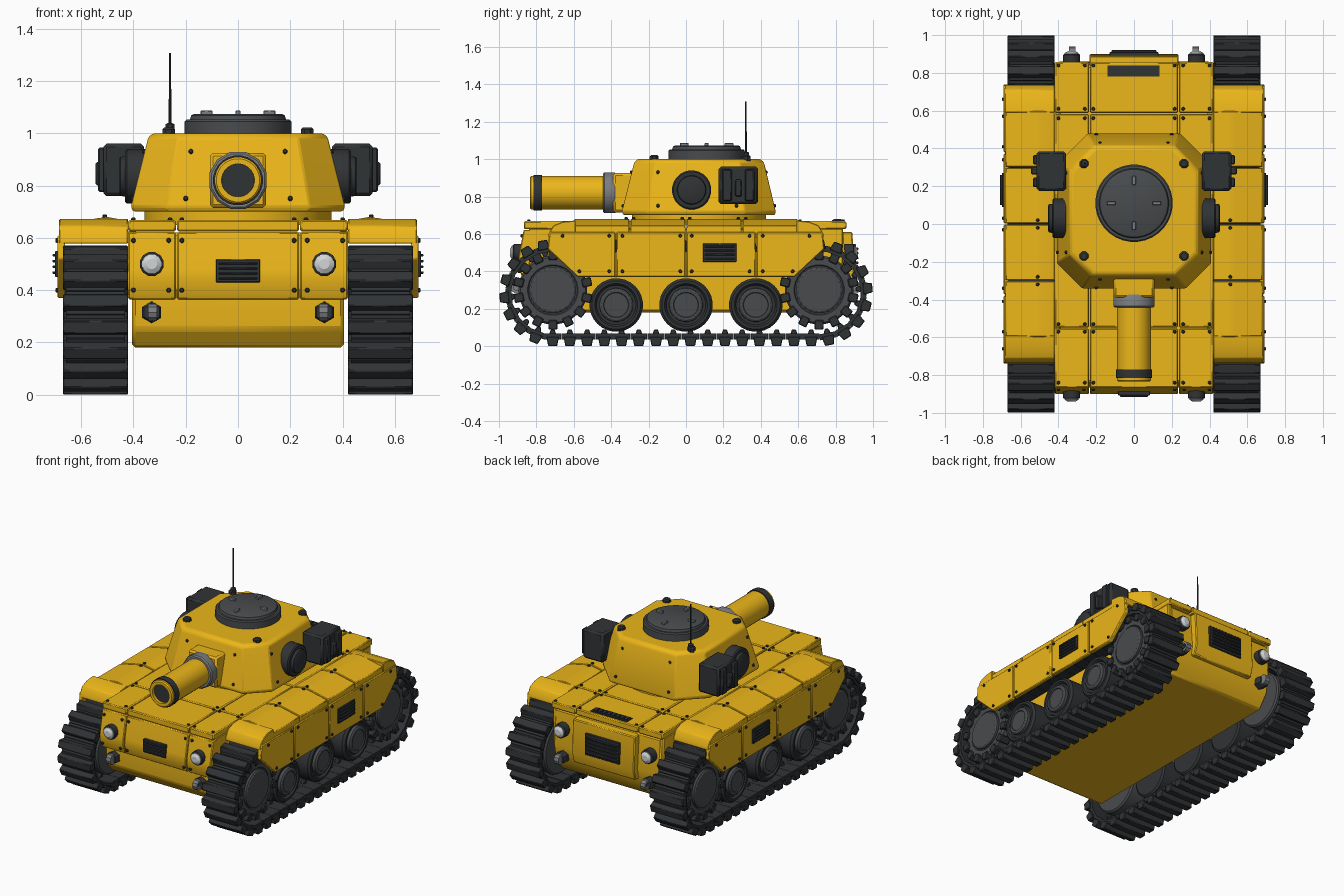
import bpy, bmesh, math
from mathutils import Vector, Matrix


def material(name, rgb):
    m = bpy.data.materials.new(name)
    m.diffuse_color = (*rgb, 1)
    return m


YELLOW = material("yellow_paint", (0.84, 0.47, 0.01))
DARK = material("dark_metal", (0.03, 0.033, 0.036))
MID = material("mid_metal", (0.065, 0.07, 0.075))
STEEL = material("steel", (0.2, 0.21, 0.22))
LENS = material("lens", (0.65, 0.67, 0.68))
BLACK = material("black", (0.005, 0.005, 0.005))


def finish(name, bm, mat, bevel=0, mirror=False):
    bmesh.ops.recalc_face_normals(bm, faces=bm.faces[:])
    me = bpy.data.meshes.new(name)
    bm.to_mesh(me)
    bm.free()
    me.shade_smooth()
    me.set_sharp_from_angle(angle=math.radians(32))
    me.materials.append(mat)
    ob = bpy.data.objects.new(name, me)
    bpy.context.collection.objects.link(ob)
    if bevel:
        b = ob.modifiers.new("bevel", "BEVEL")
        b.width, b.segments, b.limit_method = bevel, 1, "ANGLE"
    if mirror:
        ob.modifiers.new("mirror", "MIRROR")
    return ob


def loft(bm, rings):
    vs = [[bm.verts.new(p) for p in r] for r in rings]
    n = len(vs[0])
    for a, b in zip(vs, vs[1:]):
        for i in range(n):
            bm.faces.new((a[i], a[(i + 1) % n], b[(i + 1) % n], b[i]))
    bm.faces.new(vs[0])
    bm.faces.new(vs[-1])


def add_box(bm, x0, x1, y0, y1, z0, z1):
    loft(bm, [[(x0, y0, z), (x1, y0, z), (x1, y1, z), (x0, y1, z)] for z in (z0, z1)])


def boxes(name, items, mat, bevel=0, mirror=False):
    bm = bmesh.new()
    for it in items:
        add_box(bm, *it)
    return finish(name, bm, mat, bevel, mirror)


def prism_x(name, polys, x0, x1, mat, bevel=0, mirror=False):
    bm = bmesh.new()
    for poly in polys:
        loft(bm, [[(x, y, z) for y, z in poly] for x in (x0, x1)])
    return finish(name, bm, mat, bevel, mirror)


def add_lathe(bm, centre, axis, profile, n):
    # profile: (distance along axis, radius)
    q = Vector((0, 0, 1)).rotation_difference(Vector(axis))
    loft(bm, [[Vector(centre) + q @ Vector((r * math.cos(a), r * math.sin(a), t))
               for a in [2 * math.pi * (i + 0.5) / n for i in range(n)]] for t, r in profile])


def lathes(name, centres, axis, profile, n, mat, mirror=False):
    bm = bmesh.new()
    for c in centres:
        add_lathe(bm, c, axis, profile, n)
    return finish(name, bm, mat, 0, mirror)


# Hull
prism_x("lower_hull", [[(-0.80, 0.18), (-0.855, 0.25), (-0.865, 0.38), (-0.84, 0.62), (0.84, 0.62),
                        (0.86, 0.38), (0.84, 0.27), (0.77, 0.18)]], -0.405, 0.405, YELLOW, 0.012)
front = [(-0.84, 0.365), (-0.875, 0.365), (-0.90, 0.43), (-0.895, 0.48), (-0.868, 0.622), (-0.82, 0.622)]
for nm, a, b in (("front_plate_centre", -0.233, 0.233), ("front_plate_left", -0.42, -0.238),
                 ("front_plate_right", 0.238, 0.42)):
    prism_x(nm, [front], a, b, YELLOW, 0.005)
prism_x("rear_plate", [[(0.83, 0.31), (0.88, 0.31), (0.90, 0.38), (0.89, 0.61), (0.83, 0.61)]],
        -0.235, 0.235, YELLOW, 0.006)
ys = [-0.87, -0.55, 0.0, 0.585, 0.86]
deck = [(a, b, y0 + 0.003, y1 - 0.003, 0.625, 0.668) for y0, y1 in zip(ys, ys[1:])
        for a, b in ((-0.42, -0.238), (-0.233, 0.233), (0.238, 0.42))]
boxes("deck_plates", deck, YELLOW, 0.006)
boxes("sponson_sides", [(0.39, 0.42, -0.84, 0.84, 0.37, 0.63)], YELLOW, 0.006, True)

# Fenders and skirts
bm = bmesh.new()
section = [(0.42, 0.665), (0.50, 0.68), (0.54, 0.675), (0.68, 0.645), (0.683, 0.58), (0.66, 0.58),
           (0.655, 0.615), (0.42, 0.615)]
fy = [-0.6, -0.3, 0.0, 0.3, 0.6]
for a, b in zip(fy, fy[1:]):
    loft(bm, [[(x, y, z) for x, z in section] for y in (a + 0.003, b - 0.003)])
finish("fender_panels", bm, YELLOW, 0.004, True)
ends = [[(s * y, z) for y, z in ((0.59, 0.60), (0.59, 0.672), (0.66, 0.665), (0.71, 0.645), (0.735, 0.60),
                                 (0.735, 0.577), (0.70, 0.585))] for s in (-1, 1)]
prism_x("fender_ends", ends, 0.42, 0.685, YELLOW, 0.004, True)
end = [(0.73, 0.61), (0.74, 0.52), (0.58, 0.37), (0.378, 0.37), (0.378, 0.61)]
skirts = [[(s * y, z) for y, z in end] for s in (-1, 1)]
skirts += [[(a, 0.37), (b, 0.37), (b, 0.61), (a, 0.61)] for a, b in ((-0.372, -0.003), (0.003, 0.372))]
prism_x("side_skirts", skirts, 0.662, 0.69, YELLOW, 0.005, True)

# Grilles
boxes("skirt_grille", [(0.68, 0.70, 0.09, 0.27, 0.45, 0.55)] +
      [(0.69, 0.71, 0.10, 0.26, 0.462 + i * 0.022, 0.472 + i * 0.022) for i in range(4)], DARK, 0.003, True)
boxes("front_grille", [(-0.085, 0.085, -0.908, -0.87, 0.43, 0.518)] +
      [(-0.075, 0.075, -0.915, -0.9, 0.441 + i * 0.019, 0.449 + i * 0.019) for i in range(4)], DARK, 0.003)
boxes("rear_grille", [(-0.13, 0.13, 0.88, 0.91, 0.40, 0.545)] +
      [(-0.118, 0.118, 0.9, 0.922, 0.415 + i * 0.025, 0.427 + i * 0.025) for i in range(5)], DARK, 0.003)
boxes("deck_grille", [(-0.14, 0.135, 0.78, 0.84, 0.66, 0.674)] +
      [(-0.13 + i * 0.033, -0.108 + i * 0.033, 0.788, 0.832, 0.67, 0.68) for i in range(8)], DARK)

# Lights and tow hooks, front and rear
for s, nm in ((-1, "front"), (1, "rear")):
    y = 0.875 if s < 0 else 0.85
    lathes(nm + "_light_housing", [(0.33, s * y, 0.5)], (0, s, 0),
           [(-0.02, 0.047), (0.045, 0.047), (0.05, 0.04)], 12, DARK, True)
    lathes(nm + "_light_lens", [(0.33, s * y, 0.5)], (0, s, 0),
           [(0.04, 0.04), (0.055, 0.038), (0.066, 0.02)], 12, LENS, True)
    lathes(nm + "_hook_base", [(0.33, s * 0.84, 0.315)], (0, s, 0), [(0, 0.042), (0.045, 0.042), (0.055, 0.034)],
           6, DARK, True)
    lathes(nm + "_hook_ring", [(0.31, s * 0.905, 0.315)], (1, 0, 0),
           [(0, 0.018), (0, 0.034), (0.035, 0.034), (0.035, 0.018), (0, 0.018)], 10, STEEL, True)

# Turret
def octagon(z, hx, y0, y1, cf, cb):
    half = [(hx - cf, y0), (hx, y0 + cf), (hx, y1 - cb), (hx - cb, y1)]
    return [(x, y, z) for x, y in half] + [(-x, y, z) for x, y in reversed(half)]


bm = bmesh.new()
loft(bm, [octagon(0.70, 0.40, -0.335, 0.475, 0.13, 0.16), octagon(0.72, 0.41, -0.343, 0.48, 0.135, 0.165),
          octagon(0.97, 0.347, -0.28, 0.42, 0.115, 0.13), octagon(0.985, 0.343, -0.275, 0.415, 0.115, 0.13),
          octagon(1.0, 0.325, -0.257, 0.397, 0.11, 0.125)])
finish("turret_body", bm, YELLOW, 0.006)
lathes("turret_ring", [(0, 0.07, 0)], (0, 0, 1), [(0.65, 0.36), (0.705, 0.36)], 32, YELLOW)
lathes("hatch", [(0, 0.11, 1.0)], (0, 0, 1), [(-0.01, 0.205), (0.045, 0.205), (0.052, 0.198), (0.052, 0.185),
                                             (0.068, 0.18), (0.073, 0.17)], 32, MID)
boxes("hatch_tabs", [(-0.01, 0.01, 0.11 + s * 0.12 - 0.023, 0.11 + s * 0.12 + 0.023, 1.07, 1.087) for s in (-1, 1)] +
      [(s * 0.12 - 0.023, s * 0.12 + 0.023, 0.10, 0.12, 1.07, 1.087) for s in (-1, 1)], STEEL, 0.003)
lathes("roof_bolts", [(0.265, 0.32, 1.0), (0.265, -0.17, 1.0)], (0, 0, 1),
       [(-0.01, 0.026), (0.015, 0.026), (0.022, 0.018)], 8, DARK, True)
lathes("antenna", [(-0.26, 0.32, 1.0)], (0, 0, 1),
       [(0, 0.02), (0.035, 0.018), (0.04, 0.006), (0.308, 0.004)], 8, DARK)
lathes("turret_side_port", [(0.36, 0.03, 0.835)], (1, 0, 0),
       [(0, 0.105), (0.065, 0.105), (0.072, 0.098), (0.072, 0.078), (0.09, 0.075), (0.094, 0.068)], 24, DARK, True)
boxes("turret_side_box", [(0.36, 0.515, 0.175, 0.385, 0.76, 0.96)], DARK, 0.012, True)
boxes("side_box_details", [(0.50, 0.535, 0.195, 0.245, 0.775, 0.945), (0.50, 0.535, 0.315, 0.365, 0.775, 0.945),
                           (0.50, 0.545, 0.262, 0.298, 0.80, 0.89)], DARK, 0.006, True)

# Gun
boxes("gun_mantlet", [(-0.108, 0.108, -0.39, -0.22, 0.715, 0.925)], YELLOW, 0.012)
gun = [(0, 0, 0.82)]
lathes("gun_collar", gun, (0, -1, 0), [(0.37, 0.108), (0.385, 0.113), (0.435, 0.113), (0.443, 0.105)], 12, STEEL)
lathes("gun_barrel", gun, (0, -1, 0), [(0.38, 0.09), (0.828, 0.09), (0.835, 0.083), (0.835, 0.063), (0.70, 0.06)],
       24, YELLOW)
lathes("muzzle_band", gun, (0, -1, 0), [(0.77, 0.08), (0.77, 0.096), (0.815, 0.096), (0.815, 0.08)], 24, DARK)
lathes("gun_bore", gun, (0, -1, 0), [(0.69, 0.059), (0.72, 0.059)], 16, BLACK)

# Road wheels and toothed end wheels
lathes("road_wheels", [(0, y, 0.22) for y in (-0.373, 0, 0.373)], (1, 0, 0),
       [(0.44, 0.13), (0.45, 0.143), (0.625, 0.143), (0.64, 0.13), (0.64, 0.115), (0.625, 0.105)], 28, DARK, True)
lathes("road_wheel_hubs", [(0, y, 0.22) for y in (-0.373, 0, 0.373)], (1, 0, 0),
       [(0.60, 0.092), (0.645, 0.09), (0.652, 0.08), (0.652, 0.068), (0.646, 0.065)], 24, MID, True)
WY, WZ, WR = 0.712, 0.30, 0.185
lathes("end_wheels", [(0, s * WY, WZ) for s in (-1, 1)], (1, 0, 0),
       [(0.44, 0.175), (0.45, WR), (0.625, WR), (0.637, 0.175), (0.637, 0.135), (0.63, 0.13)], 28, MID, True)
lathes("end_wheel_hubs", [(0, s * WY, WZ) for s in (-1, 1)], (1, 0, 0),
       [(0.60, 0.125), (0.645, 0.125), (0.652, 0.115), (0.652, 0.1)], 24, MID, True)
bm = bmesh.new()
for s in (-1, 1):
    for i in range(14):
        t = bmesh.new()
        add_box(t, 0.575, 0.648, -0.024, 0.024, 0.16, 0.212)
        t.transform(Matrix.Translation((0, s * WY, WZ)) @ Matrix.Rotation(2 * math.pi * i / 14, 4, "X"))
        me = bpy.data.meshes.new("tmp")
        t.to_mesh(me)
        t.free()
        bm.from_mesh(me)
        bpy.data.meshes.remove(me)
finish("end_wheel_teeth", bm, DARK, 0.005, True)

# Tracks: links spaced along a stadium path
R, CY, N = 0.285, 0.713, 48
pitch_r = 0.25
straight, arc = 2 * CY, math.pi * pitch_r
total = 2 * (straight + arc)
plates, pads = bmesh.new(), bmesh.new()
for i in range(N):
    d = total * i / N
    if d < straight:
        o, a = -CY + d, 0
    elif d < straight + arc:
        o, a = CY, (d - straight) / pitch_r
    elif d < 2 * straight + arc:
        o, a = CY - (d - straight - arc), math.pi
    else:
        o, a = -CY, math.pi + (d - 2 * straight - arc) / pitch_r

    def place(v):
        # local: x across, y along the track, z outward
        n, t = Vector((0, math.sin(a), -math.cos(a))), Vector((0, math.cos(a), math.sin(a)))
        return Vector((v[0], o, R)) + t * v[1] + n * v[2]

    def block(bm, x0, x1, l0, l1, r0, r1):
        loft(bm, [[place(p) for p in ((x0, -l, r), (x1, -l, r), (x1, l, r), (x0, l, r))]
                  for l, r in ((l0, r0), (l1, r1))])

    block(plates, 0.432, 0.658, 0.045, 0.045, 0.218, 0.25)
    block(pads, 0.42, 0.67, 0.034, 0.024, 0.235, R)
    block(pads, 0.53, 0.56, 0.02, 0.01, 0.225, 0.195)
finish("track_plates", plates, DARK, 0, True)
finish("track_pads", pads, DARK, 0.004, True)

# Rivets
rivet = [(-0.006, 0.0095), (0.005, 0.0095), (0.009, 0.006)]
lathes("skirt_rivets", [(0.69, s * y, z) for s in (-1, 1) for y, z in
                        ((0.03, 0.40), (0.03, 0.59), (0.34, 0.40), (0.34, 0.59), (0.41, 0.40), (0.41, 0.59),
                         (0.57, 0.40), (0.66, 0.59))], (1, 0, 0), rivet, 8, DARK, True)
lathes("front_rivets", [(x, y, z) for x in (0.215, 0.265, 0.40) for y, z in ((-0.875, 0.59), (-0.892, 0.40))],
       (0, -1, 0), rivet, 8, DARK, True)
lathes("deck_rivets", [(x, y, 0.668) for x in (0.215, 0.26, 0.40) for y in (-0.84, -0.57, -0.53, 0.56, 0.61, 0.84)],
       (0, 0, 1), rivet, 8, DARK, True)
lathes("fender_rivets", [(0.51, y + d, 0.681) for y in (-0.3, 0, 0.3) for d in (-0.02, 0.02)],
       (0, 0, 1), rivet, 8, DARK, True)
for s, y0, nm in ((-1, -0.343, "front"), (1, 0.48, "rear")):
    lathes("turret_%s_rivets" % nm, [(x, y0 - s * 0.252 * (z - 0.72), z) for x, z in
                                     ((0.20, 0.75), (0.18, 0.93))], (0, s, 0.25), rivet, 8, DARK, True)
lathes("turret_side_rivets", [(0.41 - 0.252 * (z - 0.72), y, z) for y in (-0.15, 0.27) for z in (0.75, 0.93)],
       (1, 0, 0.25), rivet, 8, DARK, True)
